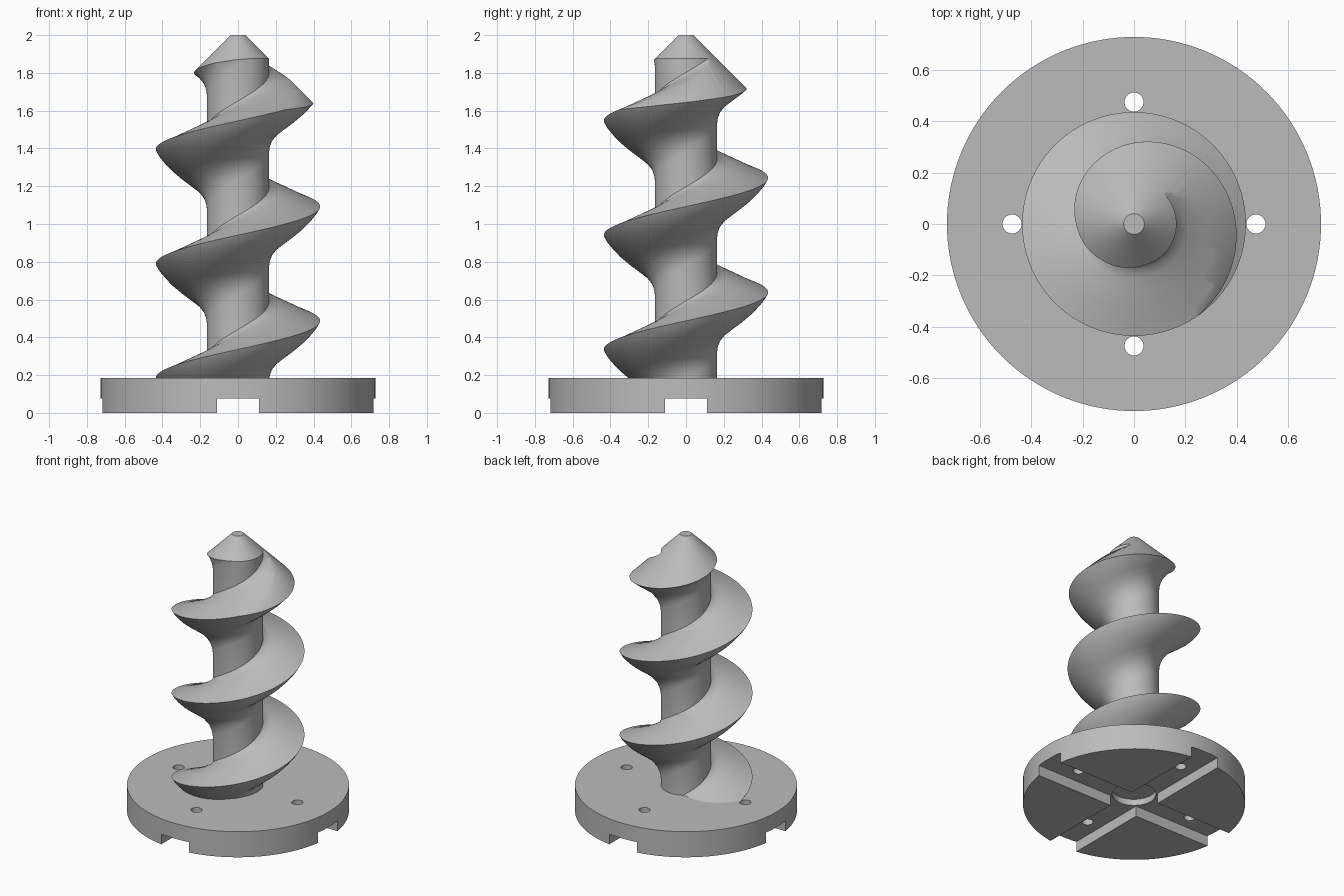
import bpy, bmesh, math
from mathutils import Matrix

cube = bpy.data.objects.get("Cube")
if cube:
    bpy.data.objects.remove(cube, do_unlink=True)

grey = bpy.data.materials.new("plain grey")
grey.use_nodes = True
COLOUR = (0.5, 0.5, 0.5, 1)
grey.diffuse_color = COLOUR
grey.node_tree.nodes["Principled BSDF"].inputs["Base Color"].default_value = COLOUR


def make_object(name, bm):
    bmesh.ops.recalc_face_normals(bm, faces=bm.faces)
    mesh = bpy.data.meshes.new(name)
    bm.to_mesh(mesh)
    bm.free()
    mesh.materials.append(grey)
    obj = bpy.data.objects.new(name, mesh)
    bpy.context.collection.objects.link(obj)
    return obj


def cone(name, r_low, r_high, z_low, z_high, x=0, y=0, segments=128):
    bm = bmesh.new()
    bmesh.ops.create_cone(bm, cap_ends=True, segments=segments, radius1=r_low,
                          radius2=r_high, depth=z_high - z_low,
                          matrix=Matrix.Translation((x, y, (z_low + z_high) / 2)))
    return make_object(name, bm)


def box(name, sx, sy, z_low, z_high):
    bm = bmesh.new()
    bmesh.ops.create_cube(bm, size=1)
    bmesh.ops.scale(bm, vec=(sx, sy, z_high - z_low), verts=bm.verts)
    bmesh.ops.translate(bm, vec=(0, 0, (z_low + z_high) / 2), verts=bm.verts)
    return make_object(name, bm)


def activate(obj):
    bpy.ops.object.select_all(action="DESELECT")
    obj.select_set(True)
    bpy.context.view_layer.objects.active = obj


def carve(obj, cutter, operation="DIFFERENCE"):
    mod = obj.modifiers.new("carve", "BOOLEAN")
    mod.operation, mod.object, mod.solver = operation, cutter, "MANIFOLD"
    activate(obj)
    bpy.ops.object.modifier_apply(modifier=mod.name)
    bpy.data.objects.remove(cutter, do_unlink=True)


def smooth(obj, degrees):
    activate(obj)
    bpy.ops.object.shade_smooth_by_angle(angle=math.radians(degrees))


# Base disc with crossed slots, a centre socket and four screw holes
BASE_TOP = 0.185
base = cone("base_disc", 0.727, 0.727, 0, BASE_TOP)
carve(base, box("slot_x", 2, 0.22, -0.1, 0.075))
carve(base, box("slot_y", 0.22, 2, -0.1, 0.075))
carve(base, cone("socket", 0.144, 0.144, -0.1, 0.12, segments=64))
for i in range(4):
    a = i * math.pi / 2
    carve(base, cone("hole", 0.037, 0.037, -0.1, 0.3, 0.474 * math.cos(a),
                     0.474 * math.sin(a), segments=32))
smooth(base, 30)

# Screw: one axial flight profile (radius, height from rim), repeated every lead
CORE, LEAD, RIM_START, STEPS = 0.165, 0.605, 0.4875, 96
FIRST, LAST = -2, 3
profile = [(CORE, -0.31), (0.17, -0.275), (0.187, -0.23), (0.225, -0.185),
           (0.27, -0.155), (0.315, -0.125), (0.36, -0.09), (0.395, -0.055),
           (0.42, -0.025), (0.435, 0), (0.39, 0.015), (0.33, 0.038),
           (0.27, 0.058), (0.21, 0.078), (0.178, 0.09), (CORE, 0.105)]
count = len(profile)
bm = bmesh.new()
columns = []
for s in range(STEPS):
    a = 2 * math.pi * s / STEPS
    column = []
    for turn in range(FIRST, LAST + 1):
        for r, h in profile:
            # The end turns are bare core, trimmed away below
            radius = CORE if turn in (FIRST, LAST) else r
            column.append(bm.verts.new((radius * math.cos(a), radius * math.sin(a),
                                        RIM_START + h + LEAD * (turn + s / STEPS))))
    columns.append(column)
for s in range(STEPS):
    here, after = columns[s], columns[(s + 1) % STEPS]
    shift = count if s == STEPS - 1 else 0
    for j in range(len(here) - 1 - shift):
        bm.faces.new((here[j], after[j + shift], after[j + 1 + shift], here[j + 1]))

# Close both ends with fans
bottom = [c[0] for c in columns] + [columns[0][j] for j in range(count, 0, -1)]
top = [c[-1] for c in columns] + [columns[-1][-1 - j] for j in range(1, count + 1)]
for loop, z in ((bottom, -2), (top, 4)):
    centre = bm.verts.new((0, 0, z))
    for i, vert in enumerate(loop):
        bm.faces.new((loop[i - 1], vert, centre))
screw = make_object("auger_screw", bm)

# Pointed tip: a cone trims the core, the end of the flight and the foot
carve(screw, cone("tip_cone", 1.89, 0.04, 0.15, 2.0, segments=192), "INTERSECT")
smooth(screw, 35)
